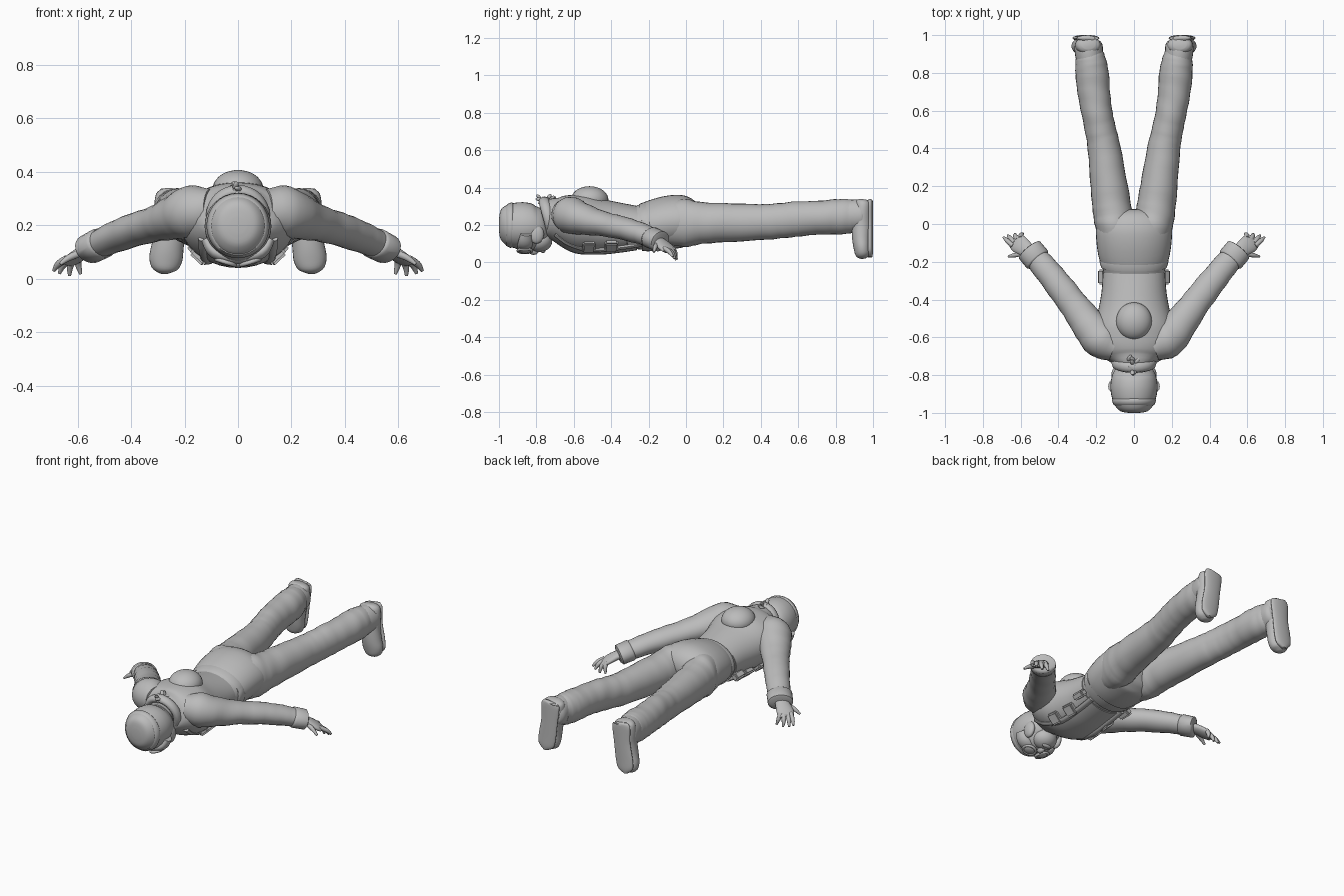
import bpy, bmesh, math, random
from mathutils import Vector, Matrix

random.seed(4)
grey = bpy.data.materials.new("plain grey")
grey.diffuse_color = (0.5, 0.5, 0.5, 1)


def finish(name, bm, angle=50):
    bmesh.ops.recalc_face_normals(bm, faces=bm.faces)
    me = bpy.data.meshes.new(name)
    bm.to_mesh(me)
    bm.free()
    ob = bpy.data.objects.new(name, me)
    bpy.context.collection.objects.link(ob)
    me.materials.append(grey)
    bpy.ops.object.select_all(action='DESELECT')
    ob.select_set(True)
    bpy.context.view_layer.objects.active = ob
    bpy.ops.object.shade_smooth_by_angle(angle=math.radians(angle))
    return ob


def spline(keys, steps):
    """Catmull-Rom through rows of numbers."""
    out = []
    n = len(keys)
    for i in range(n - 1):
        k = [Vector(keys[min(max(i + d, 0), n - 1)]) for d in (-1, 0, 1, 2)]
        for s in range(steps):
            t = s / steps
            out.append(0.5 * (2 * k[1] + (k[2] - k[0]) * t
                              + (2 * k[0] - 5 * k[1] + 4 * k[2] - k[3]) * t * t
                              + (3 * k[1] - k[0] - 3 * k[2] + k[3]) * t ** 3))
    return out + [Vector(keys[-1])]


def loft(name, keys, up=(0, 0, 1), sides=24, steps=4, wrinkle=0.0, angle=60):
    """Tube through rows of x, y, z, half width, half height."""
    rows = spline(keys, steps)
    up = Vector(up)
    bm = bmesh.new()
    rings = []
    for i, r in enumerate(rows):
        a, b = rows[max(i - 1, 0)], rows[min(i + 1, len(rows) - 1)]
        tan = (Vector(b[:3]) - Vector(a[:3])).normalized()
        u = tan.cross(up).normalized()
        v = u.cross(tan)
        ring = []
        for j in range(sides):
            t = 2 * math.pi * j / sides
            k = 1 + wrinkle * math.sin(i * 1.9 + 2 * math.sin(t + i * 0.3))
            ring.append(bm.verts.new(Vector(r[:3]) + u * max(r[3], 0.002) * k * math.cos(t)
                                     + v * max(r[4], 0.002) * k * math.sin(t)))
        rings.append(ring)
    for p, q in zip(rings, rings[1:]):
        for j in range(sides):
            bm.faces.new((p[j], p[(j + 1) % sides], q[(j + 1) % sides], q[j]))
    bm.faces.new(rings[0])
    bm.faces.new(rings[-1])
    return finish(name, bm, angle)


def ball(name, loc, size, rot=(0, 0, 0)):
    bm = bmesh.new()
    bmesh.ops.create_uvsphere(bm, u_segments=28, v_segments=18, radius=1)
    ob = finish(name, bm)
    ob.location, ob.scale, ob.rotation_euler = loc, size, rot
    return ob


def pouch(name, loc, size, rot):
    bm = bmesh.new()
    bmesh.ops.create_cube(bm, size=1, matrix=Matrix.Diagonal((*size, 1)))
    bmesh.ops.bevel(bm, geom=bm.edges[:], offset=0.008, segments=2, affect='EDGES')
    ob = finish(name, bm)
    ob.location, ob.rotation_euler = loc, rot
    return ob


def ring(name, loc, R, r, scale=(1, 1, 1), rot=(0, 0, 0)):
    pts = [(R * math.cos(t * math.pi / 16), R * math.sin(t * math.pi / 16), 0) for t in range(32)]
    bm = bmesh.new()
    g = [[bm.verts.new((p[0] * (1 + r / R * math.cos(a * math.pi / 4)),
                        p[1] * (1 + r / R * math.cos(a * math.pi / 4)),
                        r * math.sin(a * math.pi / 4))) for a in range(8)] for p in pts]
    for i in range(32):
        for a in range(8):
            bm.faces.new((g[i][a], g[(i + 1) % 32][a], g[(i + 1) % 32][(a + 1) % 8], g[i][(a + 1) % 8]))
    ob = finish(name, bm)
    ob.location, ob.scale, ob.rotation_euler = loc, scale, rot
    return ob


# Jacket body and seat, face down along y
loft("jacket_body", [
    (0, -0.765, 0.245, 0.06, 0.06), (0, -0.735, 0.25, 0.105, 0.09), (0, -0.70, 0.24, 0.165, 0.115),
    (0, -0.64, 0.225, 0.21, 0.14), (0, -0.56, 0.205, 0.215, 0.16), (0, -0.46, 0.19, 0.19, 0.15),
    (0, -0.36, 0.185, 0.172, 0.135), (0, -0.26, 0.183, 0.165, 0.118)], sides=36)
loft("trouser_seat", [
    (0, -0.29, 0.183, 0.155, 0.11), (0, -0.24, 0.187, 0.165, 0.12), (0, -0.17, 0.2, 0.188, 0.135),
    (0, -0.08, 0.215, 0.20, 0.143), (0, -0.01, 0.22, 0.198, 0.137), (0, 0.045, 0.215, 0.16, 0.10),
    (0, 0.07, 0.21, 0.05, 0.04)], sides=36)
loft("waist_belt", [(0, -0.235, 0.185, 0.168, 0.123), (0, -0.23, 0.185, 0.174, 0.128),
                    (0, -0.195, 0.192, 0.184, 0.134), (0, -0.19, 0.192, 0.178, 0.13)], sides=36, steps=1)
# Hump on the upper back
ball("back_hump", (0, -0.515, 0.335), (0.095, 0.10, 0.072))
# Collar and neck
ring("collar", (0, -0.735, 0.235), 0.098, 0.022, (1, 1.0, 1.3), (math.radians(105), 0, 0))
loft("neck", [(0, -0.66, 0.24, 0.075, 0.075), (0, -0.84, 0.2, 0.075, 0.08)], steps=2)

# Head, cap and face pointing down
ball("head", (0, -0.85, 0.18), (0.112, 0.125, 0.122))
loft("cap", [(0, -1.0, 0.2, 0.03, 0.03), (0, -0.992, 0.2, 0.07, 0.075), (0, -0.965, 0.2, 0.098, 0.104),
             (0, -0.92, 0.198, 0.117, 0.12), (0, -0.86, 0.197, 0.125, 0.124),
             (0, -0.80, 0.20, 0.115, 0.11), (0, -0.76, 0.21, 0.088, 0.085),
             (0, -0.74, 0.215, 0.04, 0.04)], sides=32)
loft("cap_ridge", [(0, -0.962, 0.2, 0.098, 0.10), (0, -0.958, 0.2, 0.107, 0.112),
                   (0, -0.935, 0.199, 0.118, 0.122), (0, -0.925, 0.199, 0.113, 0.117)], sides=32, steps=1)
ball("jaw", (0, -0.785, 0.115), (0.072, 0.07, 0.06))
ball("nose", (0, -0.815, 0.062), (0.018, 0.028, 0.022))
ball("lips", (0, -0.765, 0.062), (0.03, 0.014, 0.012))
loft("goggle_frame", [(-0.118, -0.855, 0.15, 0.03, 0.02), (-0.085, -0.86, 0.10, 0.04, 0.025),
                      (0, -0.865, 0.08, 0.036, 0.025), (0.085, -0.86, 0.10, 0.04, 0.025),
                      (0.118, -0.855, 0.15, 0.03, 0.02)])
# Hair bunch at the nape
for i in range(26):
    a = random.uniform(0, 6.28)
    d = random.uniform(0, 0.032)
    y = random.uniform(-0.79, -0.69)
    ball("hair_curl", (d * math.cos(a), y, 0.325 + d * 0.9 * math.sin(a)),
         (0.011, 0.02, 0.009), (random.uniform(-1, 1), 0, random.uniform(-1, 1)))

for s, side in ((-1, "left"), (1, "right")):
    def m(rows):
        return [(s * r[0], *r[1:]) for r in rows]

    # Goggle lenses and ear pads
    ring(side + "_goggle_rim", (s * 0.046, -0.862, 0.062), 0.036, 0.008, rot=(0, s * -0.3, 0))
    ball(side + "_goggle_lens", (s * 0.046, -0.862, 0.064), (0.034, 0.034, 0.014), (0, s * -0.3, 0))
    ball(side + "_ear_pad", (s * 0.098, -0.80, 0.15), (0.022, 0.04, 0.05))

    # Sleeve and cuff
    loft(side + "_sleeve", m([
        (0.10, -0.65, 0.255, 0.075, 0.08), (0.17, -0.615, 0.25, 0.10, 0.098),
        (0.235, -0.54, 0.228, 0.092, 0.082), (0.31, -0.44, 0.205, 0.078, 0.066),
        (0.39, -0.335, 0.182, 0.073, 0.062), (0.47, -0.235, 0.152, 0.067, 0.057),
        (0.53, -0.165, 0.125, 0.062, 0.05)]), wrinkle=0.02)
    loft(side + "_cuff", m([(0.505, -0.195, 0.137, 0.062, 0.05), (0.512, -0.187, 0.133, 0.073, 0.058),
                            (0.553, -0.138, 0.112, 0.072, 0.056), (0.558, -0.132, 0.11, 0.055, 0.042)]), steps=1)

    # Hand with spread fingers
    loft(side + "_palm", m([(0.53, -0.165, 0.122, 0.032, 0.025), (0.57, -0.135, 0.105, 0.042, 0.023),
                            (0.61, -0.105, 0.078, 0.05, 0.02), (0.632, -0.088, 0.06, 0.042, 0.014)]))
    for n, base, mid, tip in (
            ("little_finger", (0.598, -0.075, 0.08), (0.597, -0.058, 0.052), (0.588, -0.05, 0.018)),
            ("ring_finger", (0.615, -0.083, 0.072), (0.628, -0.064, 0.045), (0.63, -0.052, 0.012)),
            ("middle_finger", (0.632, -0.098, 0.07), (0.655, -0.075, 0.05), (0.668, -0.06, 0.02)),
            ("index_finger", (0.64, -0.115, 0.075), (0.672, -0.088, 0.055), (0.69, -0.07, 0.03)),
            ("thumb", (0.585, -0.155, 0.098), (0.63, -0.165, 0.08), (0.665, -0.172, 0.055))):
        loft(side + "_" + n, m([(*base, 0.014, 0.013), (*mid, 0.0125, 0.012), (*tip, 0.006, 0.006)]),
             up=(0.3, 1, 0.2), sides=10)

    # Trouser leg
    loft(side + "_trouser_leg", m([
        (0.095, -0.10, 0.212, 0.085, 0.115), (0.104, 0.0, 0.21, 0.103, 0.128), (0.116, 0.08, 0.21, 0.103, 0.112),
        (0.132, 0.2, 0.212, 0.098, 0.105), (0.158, 0.4, 0.215, 0.087, 0.096),
        (0.178, 0.5, 0.222, 0.082, 0.094), (0.198, 0.6, 0.232, 0.082, 0.094),
        (0.213, 0.7, 0.238, 0.086, 0.09), (0.222, 0.8, 0.243, 0.088, 0.094),
        (0.23, 0.87, 0.246, 0.08, 0.092), (0.235, 0.91, 0.247, 0.07, 0.08)]), sides=28, wrinkle=0.015)
    # Boot shaft and foot with the toe hanging down
    loft(side + "_boot_shaft", m([(0.23, 0.84, 0.25, 0.068, 0.08), (0.238, 0.90, 0.25, 0.074, 0.086),
                                  (0.241, 0.945, 0.252, 0.074, 0.082), (0.243, 0.965, 0.253, 0.06, 0.07)]))
    loft(side + "_foot", m([
        (0.242, 0.95, 0.335, 0.035, 0.025), (0.243, 0.948, 0.318, 0.062, 0.045),
        (0.245, 0.945, 0.27, 0.068, 0.05), (0.252, 0.94, 0.20, 0.06, 0.054), (0.262, 0.938, 0.13, 0.06, 0.05),
        (0.27, 0.942, 0.075, 0.062, 0.045), (0.275, 0.947, 0.038, 0.048, 0.038),
        (0.276, 0.95, 0.02, 0.015, 0.014)]), up=(0, 1, 0))
    loft(side + "_boot_sole", m([
        (0.242, 0.984, 0.325, 0.03, 0.012), (0.243, 0.984, 0.315, 0.06, 0.016), (0.25, 0.984, 0.21, 0.055, 0.016),
        (0.265, 0.984, 0.11, 0.058, 0.016), (0.273, 0.984, 0.055, 0.05, 0.016),
        (0.276, 0.984, 0.028, 0.015, 0.012)]), up=(0, 1, 0))

    # Chest harness straps and pouches
    loft(side + "_chest_strap", m([(0.13, -0.70, 0.15, 0.02, 0.012), (0.125, -0.62, 0.095, 0.02, 0.012),
                                   (0.115, -0.5, 0.065, 0.02, 0.012), (0.11, -0.36, 0.077, 0.02, 0.012),
                                   (0.11, -0.24, 0.095, 0.02, 0.012)]), sides=8)
    for y, x, z in ((-0.52, 0.142, 0.085), (-0.40, 0.133, 0.088)):
        pouch(side + "_chest_pouch", (s * x, y, z), (0.07, 0.07, 0.04), (0, s * -0.75, s * 0.1))
    pouch(side + "_hip_pouch", (s * 0.165, -0.28, 0.12), (0.04, 0.08, 0.045), (0, s * -0.9, 0))
